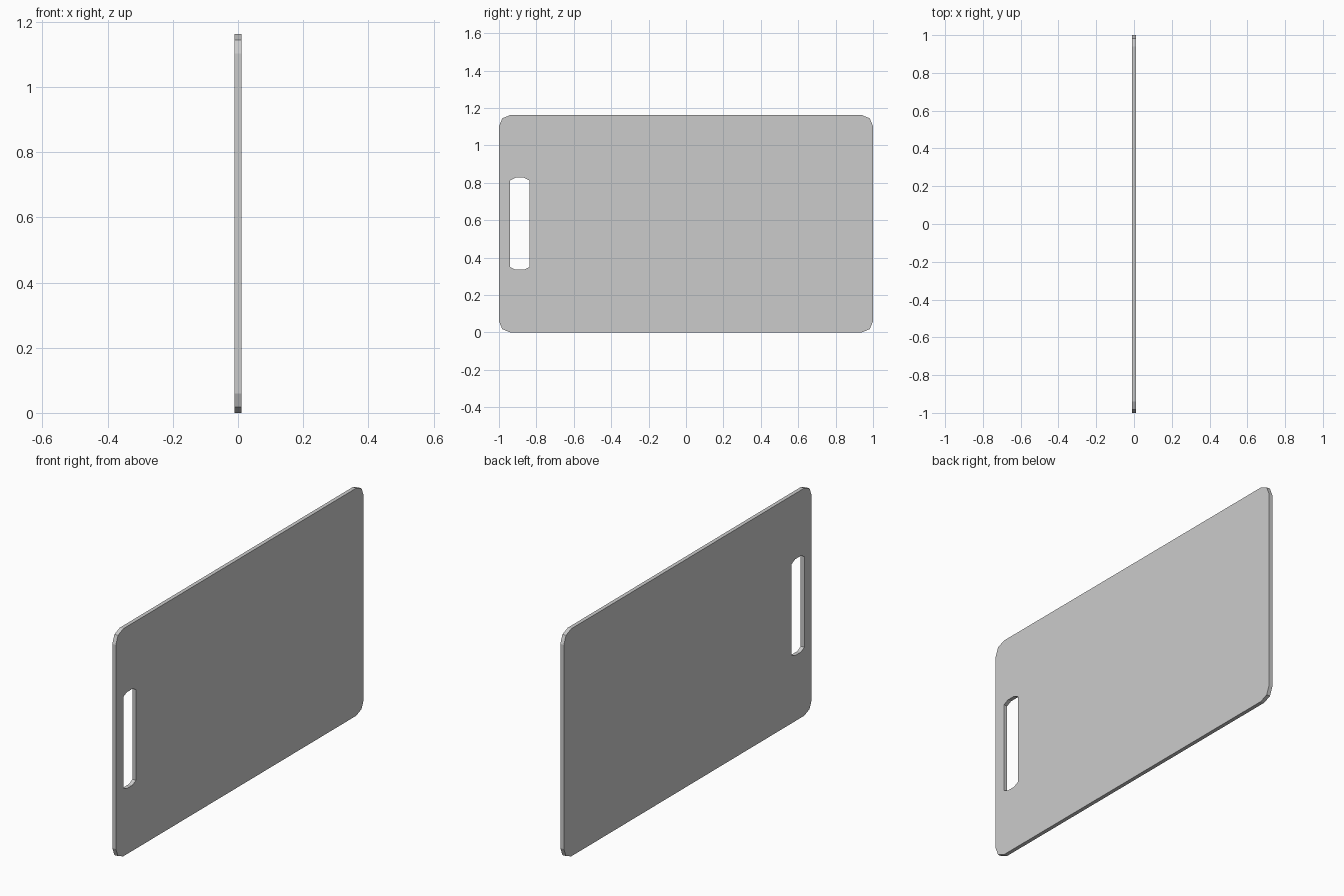
import bpy, bmesh
from math import pi, sin, cos

if "Cube" in bpy.data.objects:
    bpy.data.objects.remove(bpy.data.objects["Cube"])

HEIGHT, THICK, RADIUS = 1.162, 0.02, 0.06


def rounded_outline(segments=2):
    """Board outline in (y, z) with corners cut in a few flat segments."""
    centres = [(1 - RADIUS, HEIGHT - RADIUS), (RADIUS - 1, HEIGHT - RADIUS),
               (RADIUS - 1, RADIUS), (1 - RADIUS, RADIUS)]
    points = []
    for i, (y, z) in enumerate(centres):
        for s in range(segments + 1):
            a = pi / 2 * (i + s / segments)
            points.append((y + RADIUS * cos(a), z + RADIUS * sin(a)))
    return points


def slot_outline():
    """Hand slot in (y, z) with shallow arched ends."""
    mid_y, mid_z = -0.889, HEIGHT / 2
    top = [(0.051, 0.232), (0.023, 0.246), (-0.023, 0.246), (-0.051, 0.232)]
    return [(mid_y + s * y, mid_z + s * z) for s in (1, -1) for y, z in top]


# Flat board face with the slot left open
bm = bmesh.new()
edges = []
for loop in (rounded_outline(), slot_outline()):
    verts = [bm.verts.new((-THICK / 2, y, z)) for y, z in loop]
    edges += [bm.edges.new((v, verts[(i + 1) % len(verts)])) for i, v in enumerate(verts)]
bmesh.ops.triangle_fill(bm, edges=edges, use_beauty=True, normal=(-1, 0, 0))

# Thickness
result = bmesh.ops.extrude_face_region(bm, geom=bm.faces[:], use_keep_orig=True)
moved = [g for g in result["geom"] if isinstance(g, bmesh.types.BMVert)]
bmesh.ops.translate(bm, verts=moved, vec=(THICK, 0, 0))
bmesh.ops.recalc_face_normals(bm, faces=bm.faces[:])

mesh = bpy.data.meshes.new("cutting_board")
bm.to_mesh(mesh)
bm.free()
board = bpy.data.objects.new("cutting_board", mesh)
bpy.context.collection.objects.link(board)
